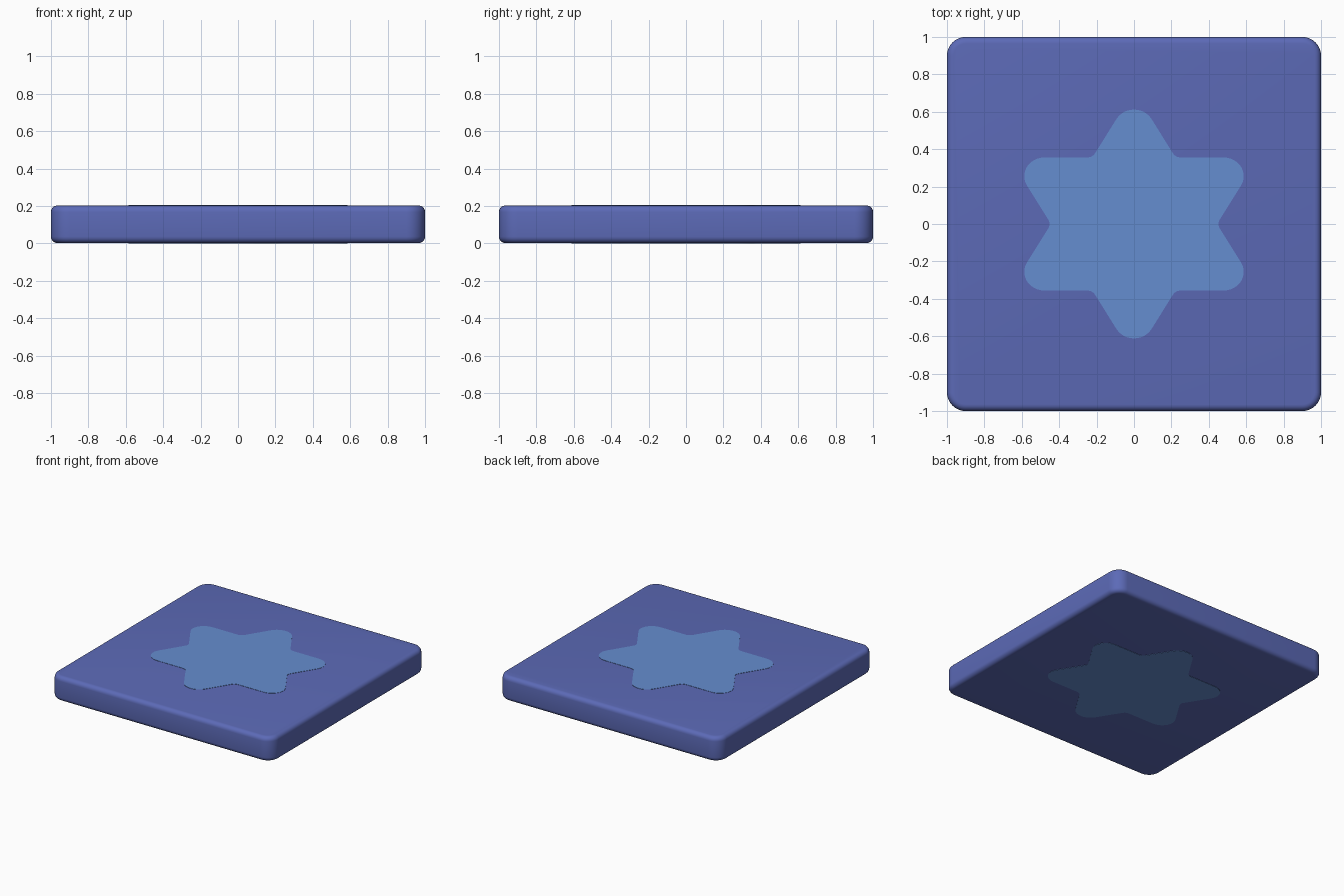
import bpy, bmesh, math
from mathutils import Vector

if "Cube" in bpy.data.objects:
    bpy.data.objects.remove(bpy.data.objects["Cube"])

HEIGHT = 0.205
PLATE = 0.002


def make_material(name, srgb):
    lin = [((c / 255 + 0.055) / 1.055) ** 2.4 for c in srgb]
    mat = bpy.data.materials.new(name)
    mat.diffuse_color = (*lin, 1)
    mat.use_nodes = True
    mat.node_tree.nodes["Principled BSDF"].inputs["Base Color"].default_value = mat.diffuse_color
    return mat


def rounded_outline(corners, steps=10):
    """Fillet each (x, y, radius) corner of a closed outline."""
    pts = []
    n = len(corners)
    for i, (x, y, r) in enumerate(corners):
        p = Vector((x, y))
        a = (Vector(corners[i - 1][:2]) - p).normalized()
        b = (Vector(corners[(i + 1) % n][:2]) - p).normalized()
        half = a.angle(b) / 2
        centre = p + (a + b).normalized() * (r / math.sin(half))
        start = p + a * (r / math.tan(half)) - centre
        end = p + b * (r / math.tan(half)) - centre
        sweep = math.atan2(start.x * end.y - start.y * end.x, start.dot(end))
        for k in range(steps + 1):
            t = sweep * k / steps
            c, s = math.cos(t), math.sin(t)
            pts.append(centre + Vector((start.x * c - start.y * s,
                                        start.x * s + start.y * c)))
    return pts


def make_prism(name, outline, z0, z1, mat, bevel=0):
    bm = bmesh.new()
    base = bm.faces.new([bm.verts.new((p.x, p.y, z0)) for p in outline])
    ext = bmesh.ops.extrude_face_region(bm, geom=[base], use_keep_orig=True)
    moved = [v for v in ext["geom"] if isinstance(v, bmesh.types.BMVert)]
    bmesh.ops.translate(bm, verts=moved, vec=(0, 0, z1 - z0))
    bmesh.ops.recalc_face_normals(bm, faces=bm.faces)
    if bevel:
        rims = [e for e in bm.edges
                if abs(e.verts[0].co.z - e.verts[1].co.z) < 1e-6]
        bmesh.ops.bevel(bm, geom=rims, offset=bevel, segments=5,
                        profile=0.5, affect='EDGES')
    mesh = bpy.data.meshes.new(name)
    bm.to_mesh(mesh)
    bm.free()
    mesh.materials.append(mat)
    obj = bpy.data.objects.new(name, mesh)
    bpy.context.collection.objects.link(obj)
    bpy.ops.object.select_all(action='DESELECT')
    obj.select_set(True)
    bpy.context.view_layer.objects.active = obj
    bpy.ops.object.shade_smooth_by_angle(angle=math.radians(35))
    return obj


indigo = make_material("indigo", (92, 106, 183))
sky_blue = make_material("sky_blue", (101, 141, 208))

# Tile slab with rounded corners and softened rims
square = [(-1, -1, 0.1), (1, -1, 0.1), (1, 1, 0.1), (-1, 1, 0.1)]
make_prism("tile_slab", rounded_outline(square), PLATE, HEIGHT - PLATE, indigo, 0.035)

# Six-pointed star with rounded tips, slightly widened in x
star = []
for i in range(12):
    angle = math.radians(90 + 30 * i)
    dist, radius = (0.712, 0.1) if i % 2 == 0 else (0.411, 0.045)
    star.append((dist * math.cos(angle), dist * math.sin(angle), radius))
star_outline = [Vector((p.x * 1.08, p.y)) for p in rounded_outline(star)]
make_prism("star_top", star_outline, HEIGHT - 2 * PLATE, HEIGHT, sky_blue)
make_prism("star_bottom", star_outline, 0, 2 * PLATE, sky_blue)
